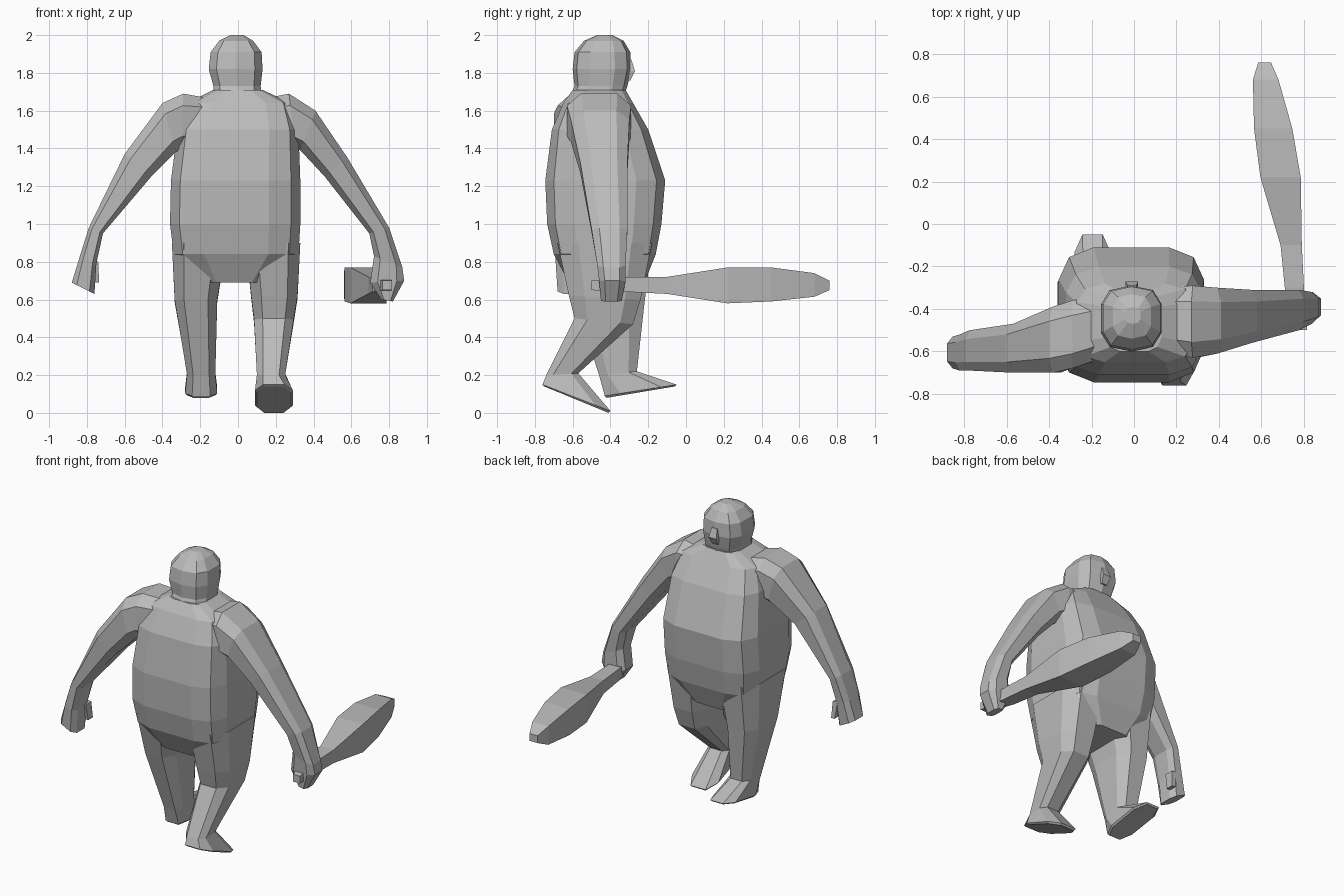
import bpy
import bmesh
import math
from mathutils import Vector

default_cube = bpy.data.objects.get("Cube")
if default_cube:
    bpy.data.objects.remove(default_cube, do_unlink=True)

# Single stone grey material
stone = bpy.data.materials.new("stone_grey")
stone.use_nodes = True
stone.diffuse_color = (0.5, 0.5, 0.5, 1)
shader = stone.node_tree.nodes["Principled BSDF"]
shader.inputs["Base Color"].default_value = stone.diffuse_color
shader.inputs["Roughness"].default_value = 0.8


def soften(value, power):
    """Push a circle coordinate towards a rounded square."""
    return math.copysign(abs(value) ** power, value)


def section(x, y, z, tilt="x"):
    """A cross-section between opposite extents.

    The section leans in z along the tilt axis, so that z holds the
    heights of its two ends. The other axis stays level.
    """
    low = Vector((x[0], y[0], z[0]))
    high = Vector((x[1], y[1], z[1]))
    middle = (low + high) / 2
    half = (high - low) / 2
    if tilt == "x":
        along = Vector((half.x, 0, half.z))
        across = Vector((0, half.y, 0))
    else:
        along = Vector((0, half.y, half.z))
        across = Vector((half.x, 0, 0))
    return middle, along, across


def level(z, x, y):
    return section(x=x, y=y, z=(z, z))


def upright(y, x, z):
    """A section facing along y."""
    middle = Vector((sum(x) / 2, y, sum(z) / 2))
    along = Vector(((x[1] - x[0]) / 2, 0, 0))
    across = Vector((0, 0, (z[1] - z[0]) / 2))
    return middle, along, across


def loft(name, sections, sides=8, power=0.65):
    """Skin a row of cross-sections into one closed flat-faced part."""
    angles = [(i + 0.5) * math.tau / sides for i in range(sides)]
    outline = [(soften(math.cos(a), power), soften(math.sin(a), power))
               for a in angles]
    widest = max(abs(c) for c, s in outline)
    tallest = max(abs(s) for c, s in outline)
    bm = bmesh.new()
    rings = []
    for middle, along, across in sections:
        rings.append([bm.verts.new(middle + along * c / widest + across * s / tallest)
                      for c, s in outline])
    for ring, following in zip(rings, rings[1:]):
        for i in range(sides):
            j = (i + 1) % sides
            bm.faces.new((ring[i], ring[j], following[j], following[i]))
    bm.faces.new(rings[0])
    bm.faces.new(rings[-1])
    bmesh.ops.recalc_face_normals(bm, faces=bm.faces[:])
    mesh = bpy.data.meshes.new(name)
    bm.to_mesh(mesh)
    bm.free()
    mesh.materials.append(stone)
    part = bpy.data.objects.new(name, mesh)
    bpy.context.collection.objects.link(part)
    return part


# Heavy torso with a hanging belly
loft("torso", [
    level(z=1.71, x=(-.13, .13), y=(-.6, -.32)),
    level(z=1.64, x=(-.27, .28), y=(-.65, -.28)),
    level(z=1.5, x=(-.32, .32), y=(-.71, -.2)),
    level(z=1.23, x=(-.355, .33), y=(-.745, -.11)),
    level(z=1.0, x=(-.36, .33), y=(-.735, -.13)),
    level(z=.84, x=(-.34, .32), y=(-.7, -.16)),
    level(z=.69, x=(-.2, .16), y=(-.62, -.22)),
], sides=12, power=0.5)

# Head and thick neck
loft("head", [
    level(z=1.64, x=(-.13, .13), y=(-.63, -.34)),
    level(z=1.73, x=(-.13, .12), y=(-.59, -.31)),
    level(z=1.82, x=(-.155, .13), y=(-.6, -.29)),
    level(z=1.91, x=(-.145, .125), y=(-.59, -.295)),
    level(z=1.97, x=(-.1, .08), y=(-.54, -.33)),
    level(z=2.0, x=(-.04, .03), y=(-.47, -.39)),
], sides=10, power=0.7)

# Nose
loft("nose", [
    level(z=1.87, x=(-.03, .01), y=(-.33, -.29)),
    level(z=1.81, x=(-.04, .02), y=(-.33, -.27)),
    level(z=1.76, x=(-.03, .01), y=(-.33, -.295)),
], sides=4)

# Left arm, ending in a fist around the club
loft("left_arm", [
    section(x=(.1, .12), y=(-.6, -.3), z=(1.45, 1.66)),
    section(x=(.3, .27), y=(-.63, -.29), z=(1.4, 1.69)),
    section(x=(.33, .41), y=(-.61, -.3), z=(1.39, 1.6)),
    section(x=(.46, .58), y=(-.56, -.31), z=(1.25, 1.35)),
    section(x=(.695, .8), y=(-.5, -.31), z=(.95, .98)),
    section(x=(.72, .87), y=(-.47, -.32), z=(.83, .77)),
    section(x=(.7, .88), y=(-.46, -.32), z=(.69, .7)),
    section(x=(.76, .82), y=(-.45, -.34), z=(.6, .59)),
])

# Right arm, hanging open
loft("right_arm", [
    section(x=(-.1, -.12), y=(-.62, -.33), z=(1.45, 1.66)),
    section(x=(-.3, -.29), y=(-.68, -.36), z=(1.4, 1.69)),
    section(x=(-.33, -.4), y=(-.7, -.39), z=(1.38, 1.64)),
    section(x=(-.46, -.6), y=(-.7, -.47), z=(1.25, 1.37)),
    section(x=(-.715, -.79), y=(-.69, -.5), z=(.95, .98)),
    section(x=(-.75, -.84), y=(-.69, -.52), z=(.79, .82)),
    section(x=(-.76, -.88), y=(-.68, -.53), z=(.63, .69)),
])

# Right thumb
loft("right_thumb", [
    section(x=(-.78, -.74), y=(-.58, -.52), z=(.81, .8)),
    section(x=(-.76, -.735), y=(-.56, -.51), z=(.69, .69)),
], sides=4)

# Legs run into wedge feet, whose last section is the sole
loft("left_leg", [
    section(x=(.04, .33), y=(-.68, -.18), z=(.9, .9), tilt="y"),
    section(x=(.07, .315), y=(-.62, -.24), z=(.62, .6), tilt="y"),
    section(x=(.085, .295), y=(-.59, -.28), z=(.5, .47), tilt="y"),
    section(x=(.1, .25), y=(-.74, -.57), z=(.2, .21), tilt="y"),
    section(x=(.09, .29), y=(-.76, -.4), z=(.15, .01), tilt="y"),
    section(x=(.1, .28), y=(-.75, -.41), z=(.14, 0), tilt="y"),
])
loft("right_leg", [
    section(x=(-.35, -.06), y=(-.68, -.18), z=(.9, .9), tilt="y"),
    section(x=(-.335, -.11), y=(-.59, -.22), z=(.6, .58), tilt="y"),
    section(x=(-.27, -.12), y=(-.46, -.26), z=(.2, .22), tilt="y"),
    section(x=(-.28, -.11), y=(-.43, -.05), z=(.09, .15), tilt="y"),
    section(x=(-.27, -.12), y=(-.42, -.06), z=(.08, .14), tilt="y"),
])

# Square-cut wooden club
loft("club", [
    upright(y=-.5, x=(.765, .815), z=(.65, .7)),
    upright(y=-.3, x=(.71, .8), z=(.64, .72)),
    upright(y=-.1, x=(.69, .79), z=(.63, .72)),
    upright(y=.22, x=(.595, .785), z=(.58, .77)),
    upright(y=.45, x=(.565, .745), z=(.59, .77)),
    upright(y=.68, x=(.56, .68), z=(.615, .74)),
    upright(y=.76, x=(.585, .645), z=(.65, .7)),
], sides=4)
